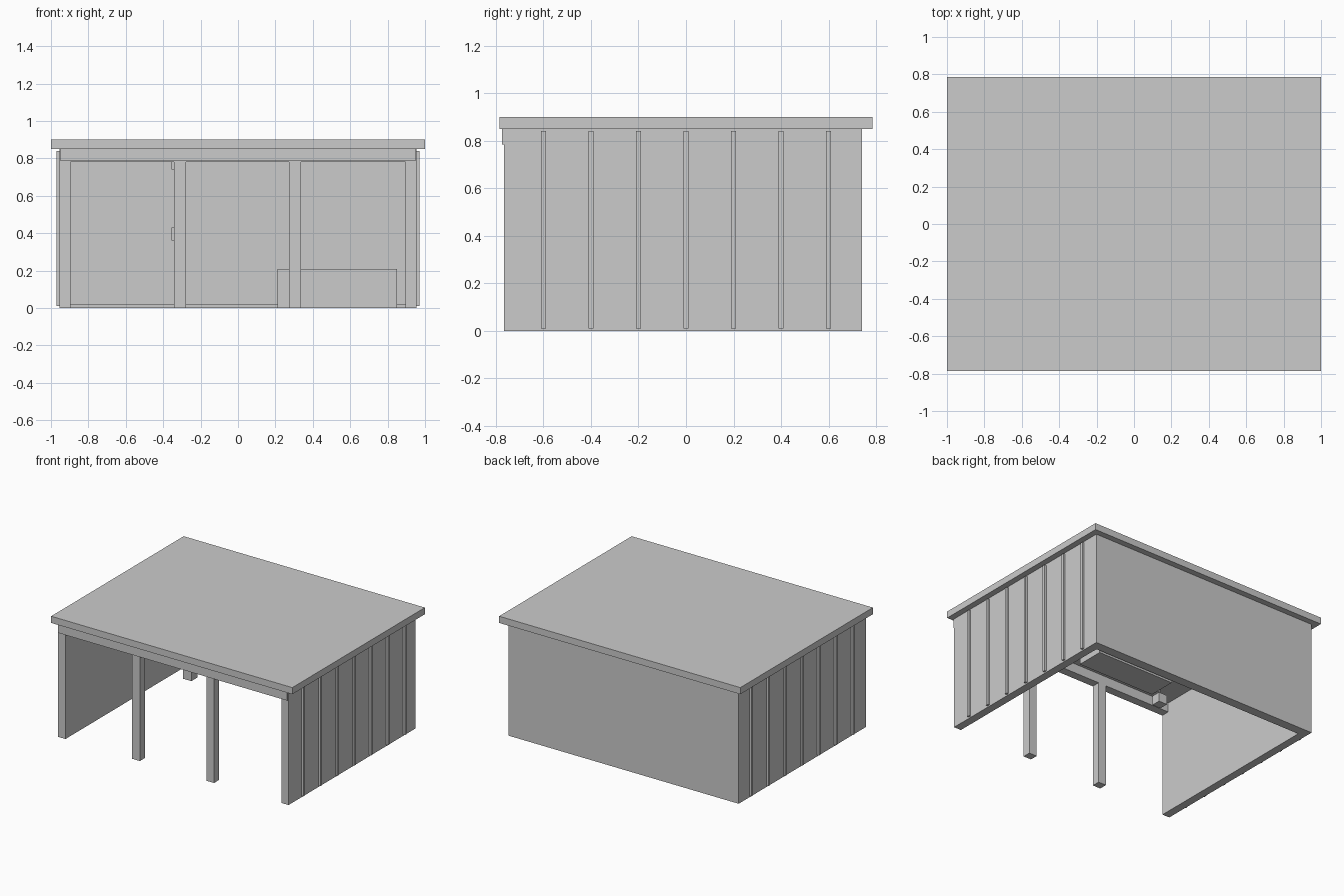
import bpy

cube = bpy.data.objects.get("Cube")
if cube:
    bpy.data.objects.remove(cube, do_unlink=True)

GREY = (0.6, 0.6, 0.6, 1)
grey = bpy.data.materials.new("plain grey")
grey.use_nodes = True
grey.diffuse_color = GREY
grey.node_tree.nodes["Principled BSDF"].inputs["Base Color"].default_value = GREY


def box(name, x, y, z):
    """Box from (min, max) ranges along each axis."""
    verts = [(a, b, c) for a in x for b in y for c in z]
    faces = [(0, 1, 3, 2), (4, 6, 7, 5), (0, 4, 5, 1),
             (2, 3, 7, 6), (0, 2, 6, 4), (1, 5, 7, 3)]
    mesh = bpy.data.meshes.new(name)
    mesh.from_pydata(verts, [], faces)
    mesh.materials.append(grey)
    obj = bpy.data.objects.new(name, mesh)
    bpy.context.collection.objects.link(obj)
    return obj


FRONT, BACK, SIDE, WALL, EAVES = -0.765, 0.74, 0.955, 0.06, 0.85
INNER = SIDE - WALL

# Roof slab
box("roof", (-1, 1), (-0.785, 0.785), (EAVES, 0.9))

# Back wall with a low sill along its inner foot
box("back_wall", (-INNER, INNER), (BACK - WALL, BACK), (0, EAVES))
box("back_sill", (-INNER, INNER), (BACK - WALL - 0.01, BACK - WALL), (0, 0.02))

# Side walls with vertical battens
for side, label in ((1, "left"), (-1, "right")):
    box(label + "_wall", sorted((side * INNER, side * SIDE)), (FRONT, BACK), (0, EAVES))
    for i in range(7):
        y = (i - 3) * 0.2
        box(f"{label}_batten_{i + 1}", sorted((side * SIDE, side * 0.97)),
            (y - 0.01, y + 0.01), (0.01, 0.84))

# Front beam, its fascia and two posts
box("front_beam", (-INNER, INNER), (FRONT, FRONT + WALL), (0.78, EAVES))
box("front_fascia", (-0.95, 0.95), (-0.775, FRONT), (0.785, EAVES))
for x, label in ((0.305, "left"), (-0.31, "right")):
    box(label + "_post", (x - 0.032, x + 0.032), (FRONT, FRONT + WALL), (0, 0.78))

# Storage chest against the back wall
box("chest", (0.21, 0.85), (0.44, 0.65), (0, 0.21))

# Hanging lamp: ceiling mount, cord and shade
LX, LY = -0.32, -0.11
for name, r, z in (("lamp_mount", 0.035, (0.74, EAVES)),
                   ("lamp_cord", 0.005, (0.43, 0.74)),
                   ("lamp_shade", 0.035, (0.36, 0.43))):
    box(name, (LX - r, LX + r), (LY - r, LY + r), z)
